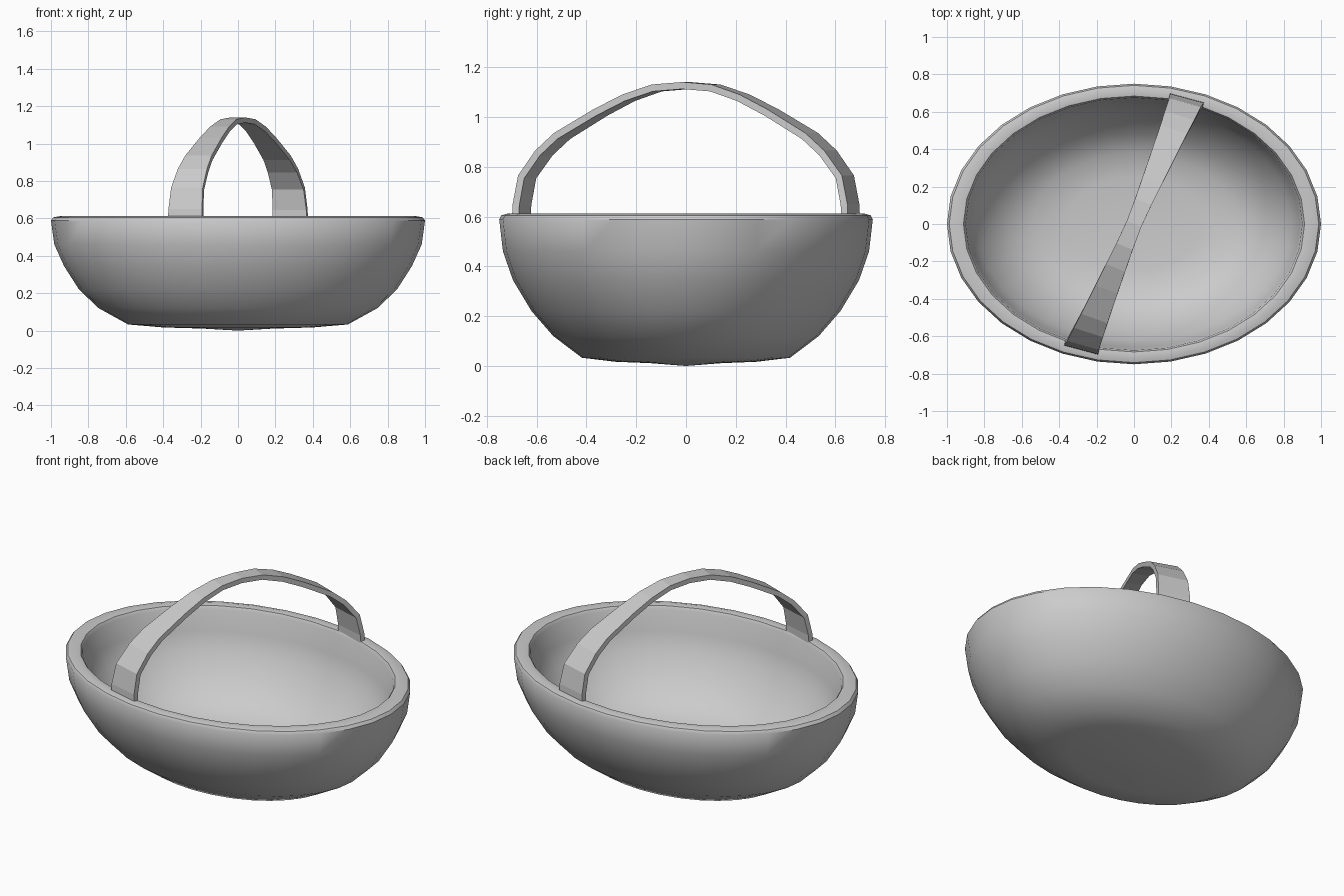
import bpy, bmesh, math
from mathutils import Vector

if "Cube" in bpy.data.objects:
    bpy.data.objects.remove(bpy.data.objects["Cube"])


def finish(name, bm, smooth):
    bmesh.ops.recalc_face_normals(bm, faces=bm.faces)
    mesh = bpy.data.meshes.new(name)
    bm.to_mesh(mesh)
    bm.free()
    ob = bpy.data.objects.new(name, mesh)
    bpy.context.collection.objects.link(ob)
    bpy.ops.object.select_all(action='DESELECT')
    bpy.context.view_layer.objects.active = ob
    ob.select_set(True)
    if smooth:
        bpy.ops.object.shade_smooth_by_angle(angle=math.radians(smooth))
    return ob


def bridge(bm, a, b):
    n = len(a)
    for i in range(n):
        bm.faces.new((a[i], a[(i + 1) % n], b[(i + 1) % n], b[i]))


def fan(bm, ring, z):
    tip = bm.verts.new((0, 0, z))
    for i in range(len(ring)):
        bm.faces.new((ring[i], ring[(i + 1) % len(ring)], tip))


# Oval basket: (x radius, y radius, height), from outer base over rim to inner base
profile = [
    (.19, .14, .011), (.40, .285, .017), (.588, .418, .033), (.745, .533, .12),
    (.85, .62, .22), (.93, .695, .345), (.982, .735, .46), (1, .75, .588),
    (.988, .741, .605), (.95, .713, .613), (.912, .684, .608), (.9, .675, .59),
    (.885, .662, .47), (.842, .625, .37), (.77, .56, .26), (.675, .48, .17),
    (.54, .38, .10), (.36, .25, .085), (.18, .13, .078)]
SIDES = 32
bm = bmesh.new()
rings = []
for rx, ry, z in profile:
    angles = [2 * math.pi * i / SIDES for i in range(SIDES)]
    rings.append([bm.verts.new((rx * math.cos(a), ry * math.sin(a), z)) for a in angles])
for a, b in zip(rings, rings[1:]):
    bridge(bm, a, b)
fan(bm, rings[0], 0)
fan(bm, rings[-1], .075)
finish("basket_bowl", bm, 40)

# Diagonal strap handle: (y, height, half width, tilt of the width direction)
half = [
    (.675, .575, .095, -15), (.672, .65, .093, -15), (.65, .765, .088, -16),
    (.58, .865, .082, -18), (.505, .935, .075, -20), (.35, 1.03, .063, -21),
    (.235, 1.09, .055, -22), (.12, 1.13, .047, -23)]
path = half + [(0, 1.14, .042, -23)] + [(-y, z, w, t) for y, z, w, t in reversed(half)]
THICK = .028
LEAN = .42
centres = [Vector((LEAN * y, y, z)) for y, z, w, t in path]
bm = bmesh.new()
rings = []
for i, (y, z, w, t) in enumerate(path):
    tangent = centres[min(i + 1, len(path) - 1)] - centres[max(i - 1, 0)]
    side = Vector((math.cos(math.radians(t)), math.sin(math.radians(t)), 0))
    inward = tangent.cross(side).normalized()
    if inward.dot(Vector((0, 0, .5)) - centres[i]) < 0:
        inward = -inward
    c, s, d = centres[i], side * w, inward * THICK
    rings.append([bm.verts.new(p) for p in (c - s, c + s, c + s + d, c - s + d)])
for a, b in zip(rings, rings[1:]):
    bridge(bm, a, b)
bm.faces.new(rings[0])
bm.faces.new(rings[-1])
finish("carry_handle", bm, 0)
